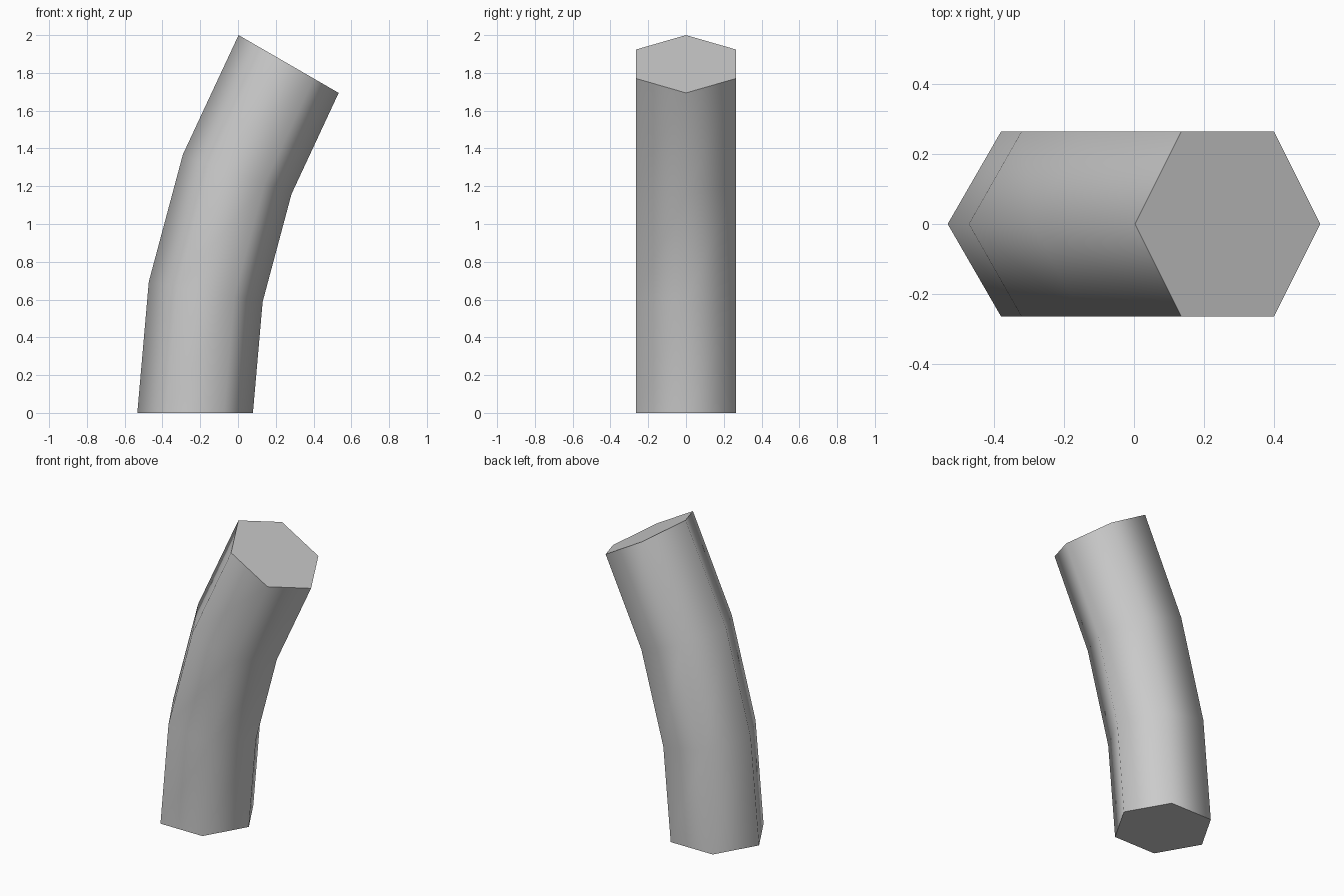
import bpy, bmesh
from math import cos, sin, pi, radians

cube = bpy.data.objects.get("Cube")
if cube:
    bpy.data.objects.remove(cube, do_unlink=True)

SIDES, RINGS = 6, 4
TUBE_RADIUS, BEND_RADIUS = 0.306, 3.694
BASE_X, BEND = -0.227, radians(30)

# Plain grey material
grey = bpy.data.materials.new("light_grey")
grey.use_nodes = True
colour = (0.6, 0.6, 0.6, 1)
grey.diffuse_color = colour
grey.node_tree.nodes["Principled BSDF"].inputs["Base Color"].default_value = colour

bm = bmesh.new()


def ring(tilt):
    """Hexagonal section at the given angle along the bend."""
    verts = []
    for i in range(SIDES):
        a = 2 * pi * i / SIDES
        reach = BEND_RADIUS - TUBE_RADIUS * cos(a)
        verts.append(bm.verts.new((BASE_X + BEND_RADIUS - reach * cos(tilt),
                                   TUBE_RADIUS * sin(a),
                                   reach * sin(tilt))))
    return verts


rings = [ring(BEND * k / (RINGS - 1)) for k in range(RINGS)]

# Smooth tube wall
for low, high in zip(rings, rings[1:]):
    for i in range(SIDES):
        j = (i + 1) % SIDES
        bm.faces.new((low[i], low[j], high[j], high[i])).smooth = True

# Flat end caps with sharp rims
for cap in (bm.faces.new(rings[0][::-1]), bm.faces.new(rings[-1])):
    cap.smooth = False
    for edge in cap.edges:
        edge.smooth = False

bmesh.ops.recalc_face_normals(bm, faces=bm.faces[:])
mesh = bpy.data.meshes.new("bent_tube")
bm.to_mesh(mesh)
bm.free()
mesh.materials.append(grey)
bpy.context.collection.objects.link(bpy.data.objects.new("bent_tube", mesh))
